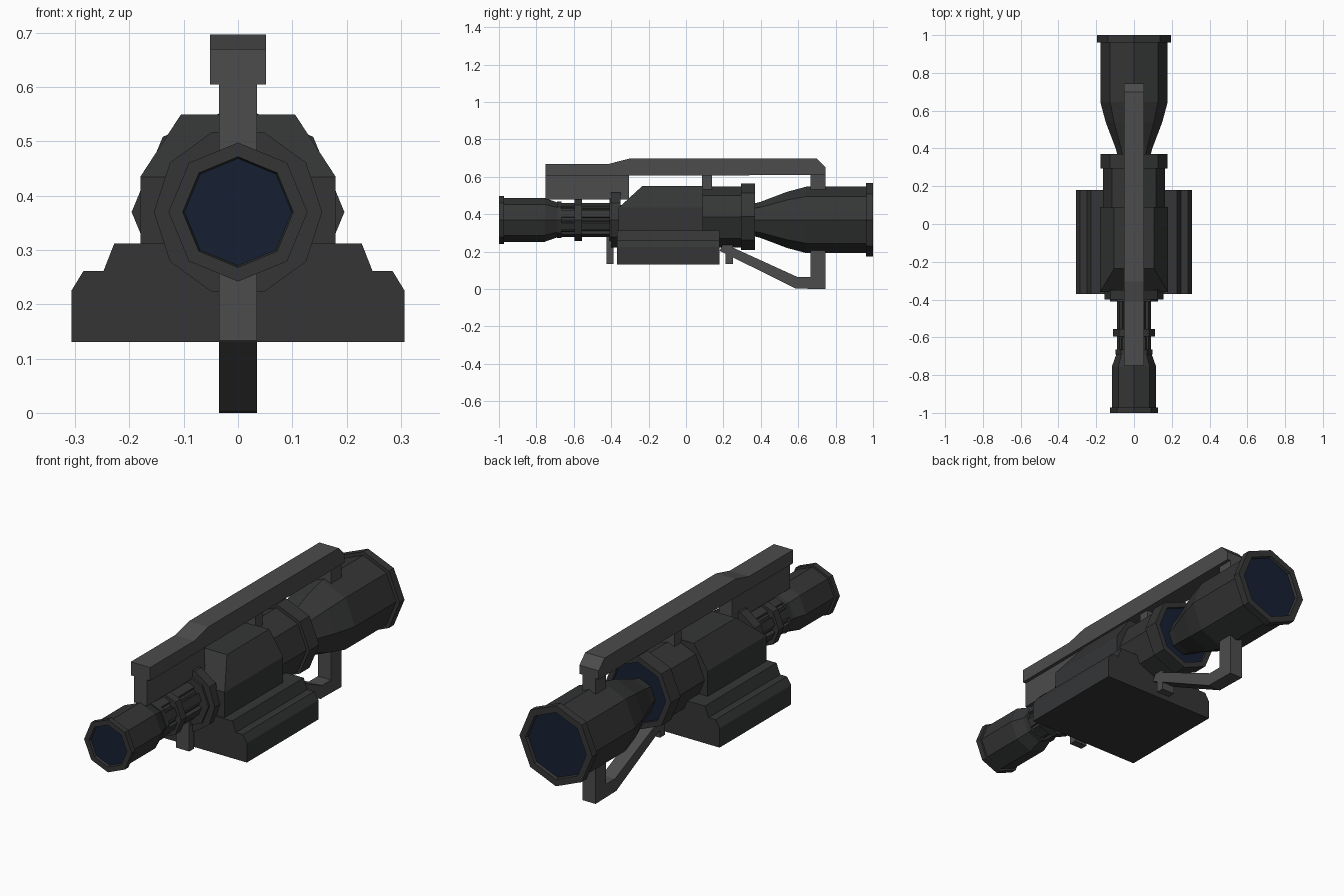
import bpy, bmesh, math

if "Cube" in bpy.data.objects:
    bpy.data.objects.remove(bpy.data.objects["Cube"])


def material(name, col):
    m = bpy.data.materials.new(name)
    m.diffuse_color = (*col, 1)
    m.use_nodes = True
    m.node_tree.nodes["Principled BSDF"].inputs["Base Color"].default_value = m.diffuse_color
    return m


DARK = material("dark_body", (0.035, 0.036, 0.037))
GREY = material("grey_frame", (0.07, 0.072, 0.07))
GLASS = material("glass", (0.008, 0.014, 0.032))


def finish(name, bm, mat):
    bmesh.ops.recalc_face_normals(bm, faces=bm.faces)
    me = bpy.data.meshes.new(name)
    bm.to_mesh(me)
    bm.free()
    me.materials.append(mat)
    ob = bpy.data.objects.new(name, me)
    bpy.context.collection.objects.link(ob)
    return ob


def loft(name, rings, mat, caps=True):
    """Skin a list of equal-length point rings."""
    bm = bmesh.new()
    vs = [[bm.verts.new(p) for p in r] for r in rings]
    n = len(vs[0])
    for a, b in zip(vs, vs[1:]):
        for i in range(n):
            j = (i + 1) % n
            bm.faces.new((a[i], a[j], b[j], b[i]))
    if caps:
        bm.faces.new(vs[0])
        bm.faces.new(vs[-1])
    return finish(name, bm, mat)


def turn(name, profile, mat=DARK, cz=0.37, n=8, start=90):
    """Faceted barrel along y from (y, radius) points."""
    angs = [math.radians(start + 360 * i / n) for i in range(n)]
    return loft(name, [[(r * math.cos(a), y, cz + r * math.sin(a)) for a in angs]
                       for y, r in profile], mat)


def plate(name, yz, half, mat=GREY):
    """Side profile in y,z given thickness across x."""
    return loft(name, [[(x, y, z) for y, z in yz] for x in (-half, half)], mat)


def mirrored(pts):
    return pts + [(-x, z) for x, z in reversed(pts)]


def block(name, y0, y1, z0, z1, half, mat=GREY):
    return plate(name, [(y0, z0), (y1, z0), (y1, z1), (y0, z1)], half, mat)


# eyepiece with recessed lens
turn("eyepiece", [(-0.985, 0.098), (-1.0, 0.102), (-1.0, 0.128), (-0.972, 0.128),
                  (-0.972, 0.117), (-0.755, 0.117), (-0.665, 0.085), (-0.60, 0.085)])
turn("eyepiece_lens", [(-0.988, 0.1), (-0.98, 0.1)], GLASS)

# rear tube, its bands and ribs
turn("rear_tube", [(-0.67, 0.08), (-0.34, 0.08)])
for i, (y0, y1, r) in enumerate([(-0.69, -0.665, 0.098), (-0.595, -0.555, 0.112),
                                 (-0.41, -0.375, 0.128)]):
    turn(f"rear_band_{i}", [(y0, r), (y1, r)])
turn("rear_collar", [(-0.40, 0.155), (-0.35, 0.155)], n=10, start=72)
for i in range(8):
    a = math.radians(22.5 + 45 * i)
    c, s = math.cos(a), math.sin(a)
    sec = [(0.07, -0.02), (0.09, -0.02), (0.09, 0.02), (0.07, 0.02)]
    loft(f"rear_rib_{i}", [[(u * c - v * s, y, 0.37 + u * s + v * c) for u, v in sec]
                           for y in (-0.67, -0.40)], DARK)

# main housing with sloped front
house = mirrored([(0.18, 0.25), (0.18, 0.435), (0.105, 0.55)])
bm = bmesh.new()
f = [bm.verts.new((x, -0.235 if z > 0.5 else -0.36, z)) for x, z in house]
b = [bm.verts.new((x, 0.09, z)) for x, z in house]
for i in range(6):
    j = (i + 1) % 6
    bm.faces.new((f[i], f[j], b[j], b[i]))
bm.faces.new(b)
bm.faces.new((f[1], f[2], f[3], f[4]))
bm.faces.new((f[0], f[1], f[4], f[5]))
finish("main_housing", bm, DARK)

# stepped base
base = mirrored([(0.307, 0.131), (0.307, 0.225), (0.285, 0.261), (0.248, 0.261), (0.228, 0.312)])
loft("base_block", [[(x, y, z) for x, z in base] for y in (-0.37, 0.18)], DARK)

# front tube and its ring, glass facing forward
turn("front_tube", [(0.05, 0.163), (0.32, 0.163)], cz=0.385)
turn("front_ring", [(0.295, 0.15), (0.295, 0.178), (0.37, 0.178), (0.37, 0.15), (0.35, 0.148)], cz=0.387)
turn("inner_lens", [(0.345, 0.15), (0.358, 0.15)], GLASS, cz=0.387)

# objective bell with recessed lens
turn("objective_bell", [(0.355, 0.085), (0.40, 0.097), (0.54, 0.15), (0.645, 0.178),
                        (0.962, 0.178), (0.962, 0.196), (1.0, 0.196), (1.0, 0.163),
                        (0.98, 0.158)])
turn("objective_lens", [(0.975, 0.16), (0.985, 0.16)], GLASS)

# top rail and its supports
plate("top_rail", [(-0.75, 0.605), (0.745, 0.61), (0.745, 0.652), (0.70, 0.697),
                   (-0.305, 0.697), (-0.41, 0.67), (-0.75, 0.67)], 0.052)
block("rail_rear_block", -0.75, -0.305, 0.478, 0.615, 0.035)
block("rail_middle_post", 0.085, 0.14, 0.53, 0.615, 0.035)
block("rail_front_post", 0.665, 0.745, 0.52, 0.615, 0.035)

# lower bent strut under the bell
outer = [(0.745, 0.22), (0.745, 0), (0.585, 0.003), (0.18, 0.205)]
inner = [(0.20, 0.245), (0.595, 0.065), (0.665, 0.065), (0.665, 0.22)]
plate("lower_strut", outer + inner, 0.035)

# small feet
block("rear_foot", -0.425, -0.388, 0.133, 0.28, 0.035)
block("front_foot", 0.21, 0.25, 0.133, 0.25, 0.035)
